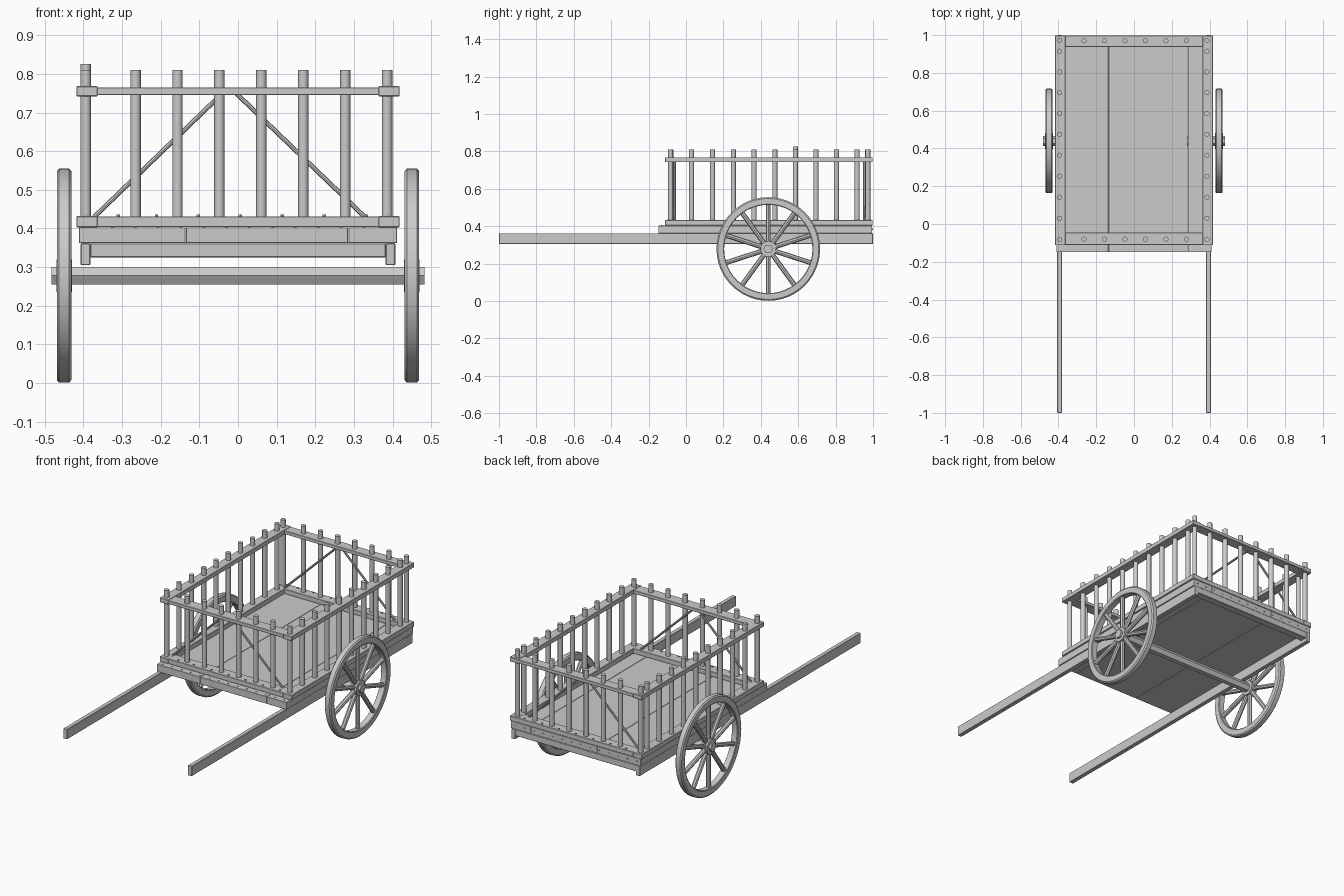
import bpy, bmesh, math
from mathutils import Vector, Matrix

if "Cube" in bpy.data.objects:
    bpy.data.objects.remove(bpy.data.objects["Cube"])


def finish(name, bm, smooth=False):
    bmesh.ops.recalc_face_normals(bm, faces=bm.faces)
    me = bpy.data.meshes.new(name)
    bm.to_mesh(me)
    bm.free()
    ob = bpy.data.objects.new(name, me)
    bpy.context.collection.objects.link(ob)
    if smooth:
        bpy.ops.object.select_all(action='DESELECT')
        ob.select_set(True)
        bpy.context.view_layer.objects.active = ob
        bpy.ops.object.shade_smooth_by_angle(angle=math.radians(35))
    return ob


def add_box(bm, lo, hi):
    lo, hi = Vector(lo), Vector(hi)
    m = Matrix.Translation((lo + hi) / 2) @ Matrix.Diagonal((*(hi - lo), 1))
    bmesh.ops.create_cube(bm, size=1, matrix=m)


def box(name, lo, hi, bevel=0.002):
    bm = bmesh.new()
    add_box(bm, lo, hi)
    ob = finish(name, bm)
    if bevel:
        b = ob.modifiers.new("soft_edges", 'BEVEL')
        b.width = bevel
        b.segments = 1
    return ob


def add_rod(bm, a, b, r, sides=12, r2=None, spin=0):
    a, b = Vector(a), Vector(b)
    d = b - a
    rot = d.to_track_quat('Z', 'Y').to_matrix().to_4x4()
    m = Matrix.Translation((a + b) / 2) @ rot @ Matrix.Rotation(spin, 4, 'Z')
    bmesh.ops.create_cone(bm, cap_ends=True, segments=sides, radius1=r,
                          radius2=r if r2 is None else r2, depth=d.length, matrix=m)


# Long side shafts
for s, side in ((-1, "left"), (1, "right")):
    x0, x1 = sorted((s * 0.382, s * 0.407))
    box(side + "_shaft", (x0, -1, 0.305), (x1, 1, 0.362))

# Floor planks and the rear cross beam under them
seams = (-0.412, -0.135, 0.285, 0.412)
for i in range(3):
    box(f"floor_plank_{i + 1}", (seams[i] + 0.0008, -0.148, 0.362),
        (seams[i + 1] - 0.0008, 0.995, 0.403), 0.001)
box("rear_cross_beam", (-0.382, 0.955, 0.325), (0.382, 0.997, 0.362))


# Rectangular frames: one on the floor, one near the post tops
def frame(name, z0, z1, inset):
    for s, side in ((-1, "left"), (1, "right")):
        x0, x1 = sorted((s * 0.363, s * 0.418))
        box(f"{name}_{side}", (x0, -0.112, z0), (x1, 0.998, z1))
    for y0, y1, side in ((-0.11, -0.045, "front"), (0.938, 0.997, "back")):
        box(f"{name}_{side}", (-0.414, y0, z0 + inset), (0.414, y1, z1 - inset))


frame("floor_frame", 0.403, 0.432, 0.0005)
frame("top_rail", 0.742, 0.768, 0.003)

# Round posts
post_x = [-0.265 + 0.1085 * i for i in range(6)]
post_y = [-0.082, 0.03, 0.142, 0.253, 0.364, 0.475, 0.585, 0.695, 0.805, 0.915, 0.972]
bm = bmesh.new()
for y in post_y:
    for x in (-0.394, 0.386):
        top = 0.825 if x < 0 and y == 0.585 else 0.81
        add_rod(bm, (x, y, 0.41), (x, y, top), 0.0135)
for x in post_x:
    for y in (-0.08, 0.97):
        add_rod(bm, (x, y, 0.41), (x, y, 0.81), 0.0135)
finish("posts", bm, True)

# Diagonal braces on the front and back
bm = bmesh.new()
for y in (-0.06, 0.952):
    add_rod(bm, (-0.372, y, 0.43), (-0.04, y, 0.75), 0.006, 8)
    add_rod(bm, (0.328, y, 0.43), (-0.005, y, 0.75), 0.006, 8)
finish("diagonal_braces", bm, True)

# Nail heads on the front ledge, frame and rear edge
bm = bmesh.new()
for i in range(14):
    x = -0.385 + i * 0.77 / 13
    add_rod(bm, (x, -0.13, 0.402), (x, -0.13, 0.406), 0.004, 6)
    add_rod(bm, (x, 0.99, 0.383), (x, 0.9985, 0.383), 0.004, 6)
for x in [-0.31] + [p + 0.054 for p in post_x]:
    for y in (-0.095, 0.985):
        add_rod(bm, (x, y, 0.431), (x, y, 0.436), 0.005, 6)
finish("nails", bm)

# Six-sided axle
AY, AZ = 0.44, 0.278
bm = bmesh.new()
add_rod(bm, (-0.482, 0, 0), (0.482, 0, 0), 0.026, 6)
# turn so flat faces lie at top and bottom
top = max(v.co.z for v in bm.verts)
if top > 0.025:
    bmesh.ops.rotate(bm, verts=bm.verts, matrix=Matrix.Rotation(math.pi / 6, 3, 'X'))
bmesh.ops.translate(bm, verts=bm.verts, vec=(0, AY, AZ))
finish("axle", bm)


# Wheels: lathed rim, ten spokes, hub
def wheel(side, cx):
    prof = [(0.236, -0.016), (0.240, -0.019), (0.270, -0.019), (0.277, -0.013),
            (0.277, 0.013), (0.270, 0.019), (0.240, 0.019), (0.236, 0.016)]
    n = 48
    bm = bmesh.new()
    rings = []
    for i in range(n):
        a = 2 * math.pi * i / n
        rings.append([bm.verts.new((cx + w, AY + r * math.cos(a), AZ + r * math.sin(a)))
                      for r, w in prof])
    for i in range(n):
        p, q = rings[i], rings[(i + 1) % n]
        for j in range(len(prof)):
            k = (j + 1) % len(prof)
            bm.faces.new((p[j], p[k], q[k], q[j]))
    finish(side + "_wheel_rim", bm, True)

    bm = bmesh.new()
    for i in range(10):
        a = math.pi / 2 + i * math.pi / 5
        d = Vector((0, math.cos(a), math.sin(a)))
        c = Vector((cx, AY, AZ))
        add_rod(bm, c + d * 0.03, c + d * 0.24, 0.013, 8, 0.013)
    finish(side + "_wheel_spokes", bm, True)

    bm = bmesh.new()
    add_rod(bm, (cx - 0.02, AY, AZ), (cx + 0.02, AY, AZ), 0.042, 20)
    finish(side + "_wheel_hub", bm, True)


wheel("left", -0.45)
wheel("right", 0.45)
